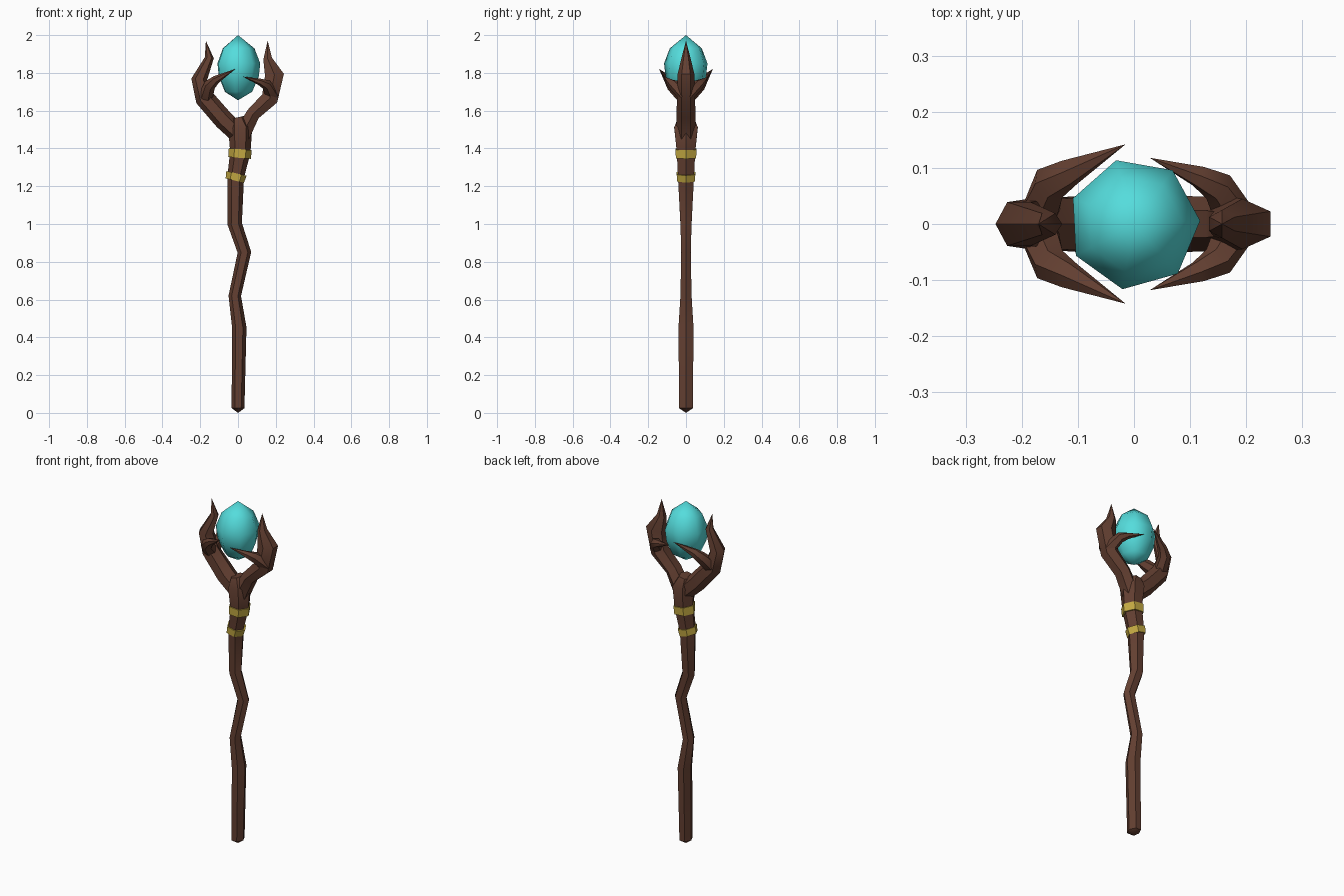
import bpy, bmesh, math
from mathutils import Vector

cube = bpy.data.objects.get("Cube")
if cube:
    bpy.data.objects.remove(cube, do_unlink=True)


def material(name, rgb):
    m = bpy.data.materials.new(name)
    m.use_nodes = True
    m.diffuse_color = (*rgb, 1)
    bsdf = m.node_tree.nodes["Principled BSDF"]
    bsdf.inputs["Base Color"].default_value = (*rgb, 1)
    bsdf.inputs["Roughness"].default_value = 0.8
    return m


WOOD = material("dark wood", (0.125, 0.050, 0.031))
GOLD = material("gold", (0.55, 0.40, 0.055))
TEAL = material("teal crystal", (0.09, 0.72, 0.72))


def loft(name, stations, mat, sides=6, phase=0.0, angle=40):
    """Tube through stations (x, y, z, width, depth); zero width closes to a point."""
    pts = [Vector(s[:3]) for s in stations]
    bm = bmesh.new()
    rings = []
    for i, (p, s) in enumerate(zip(pts, stations)):
        t = Vector()
        if i > 0:
            t += (p - pts[i - 1]).normalized()
        if i < len(pts) - 1:
            t += (pts[i + 1] - p).normalized()
        t.normalize()
        u = Vector((0, 1, 0)).cross(t).normalized()
        v = t.cross(u)
        w, d = s[3], s[4]
        if w == 0:
            rings.append([bm.verts.new(p)])
            continue
        angles = [math.radians(phase) + math.tau * k / sides for k in range(sides)]
        rings.append([bm.verts.new(p + u * w * math.cos(a) + v * d * math.sin(a)) for a in angles])
    for a, b in zip(rings, rings[1:]):
        for k in range(sides):
            n = (k + 1) % sides
            if len(a) == 1:
                bm.faces.new((a[0], b[n], b[k]))
            elif len(b) == 1:
                bm.faces.new((a[k], a[n], b[0]))
            else:
                bm.faces.new((a[k], a[n], b[n], b[k]))
    for ring in (rings[0], rings[-1]):
        if len(ring) > 1:
            bm.faces.new(ring)
    bmesh.ops.recalc_face_normals(bm, faces=bm.faces)
    mesh = bpy.data.meshes.new(name)
    bm.to_mesh(mesh)
    bm.free()
    mesh.materials.append(mat)
    ob = bpy.data.objects.new(name, mesh)
    bpy.context.collection.objects.link(ob)
    bpy.ops.object.select_all(action='DESELECT')
    ob.select_set(True)
    bpy.context.view_layer.objects.active = ob
    bpy.ops.object.shade_smooth_by_angle(angle=math.radians(angle))
    return ob


def flat_path(rows):
    """Rows (x, z, width, depth) lying in the y = 0 plane."""
    return [(x, 0, z, w, d) for x, z, w, d in rows]


# Crooked shaft
loft("shaft", flat_path([
    (0, 0, 0, 0), (0, .025, .034, .042), (.007, .45, .038, .046),
    (-.017, .62, .033, .034), (.034, .85, .036, .029), (-.017, 1.0, .038, .034),
    (-.012, 1.25, .044, .049), (.012, 1.38, .054, .056),
    (.012, 1.51, .064, .072), (.0, 1.565, .035, .045)]), WOOD)

# Gold bands
loft("upper_band", flat_path([(.008, 1.35, .060, .062), (.012, 1.396, .061, .064)]), GOLD)
loft("lower_band", flat_path([(-.017, 1.23, .050, .054), (-.008, 1.268, .055, .057)]), GOLD)

# Forked arms
loft("right_arm", flat_path([
    (.01, 1.47, .05, .05), (-.075, 1.55, .052, .058), (-.175, 1.665, .052, .05),
    (-.205, 1.767, .042, .045), (-.152, 1.88, .024, .022), (-.17, 1.97, 0, 0)]), WOOD)
loft("left_arm", flat_path([
    (.02, 1.47, .05, .05), (.08, 1.582, .042, .05), (.168, 1.665, .052, .048),
    (.193, 1.79, .058, .045), (.157, 1.875, .027, .025), (.157, 1.97, 0, 0)]), WOOD, phase=30)

# Side prongs curling around the crystal
for side, s in (("front", -1), ("back", 1)):
    loft("right_prong_" + side, [
        (-.175, 0, 1.66, .04, .04), (-.150, s * .072, 1.735, .032, .034),
        (-.115, s * .092, 1.765, .022, .026), (-.015, s * .142, 1.82, 0, 0)], WOOD)
    loft("left_prong_" + side, [
        (.185, 0, 1.68, .04, .04), (.150, s * .066, 1.738, .028, .030),
        (.115, s * .085, 1.752, .018, .021), (.028, s * .118, 1.78, 0, 0)], WOOD)

# Egg-shaped crystal
loft("crystal", flat_path([
    (0, 1.655, 0, 0), (0, 1.70, .075, .075), (0, 1.78, .110, .110),
    (0, 1.85, .118, .118), (0, 1.93, .087, .087), (0, 2.0, 0, 0)]),
    TEAL, sides=7, phase=-100, angle=60)
